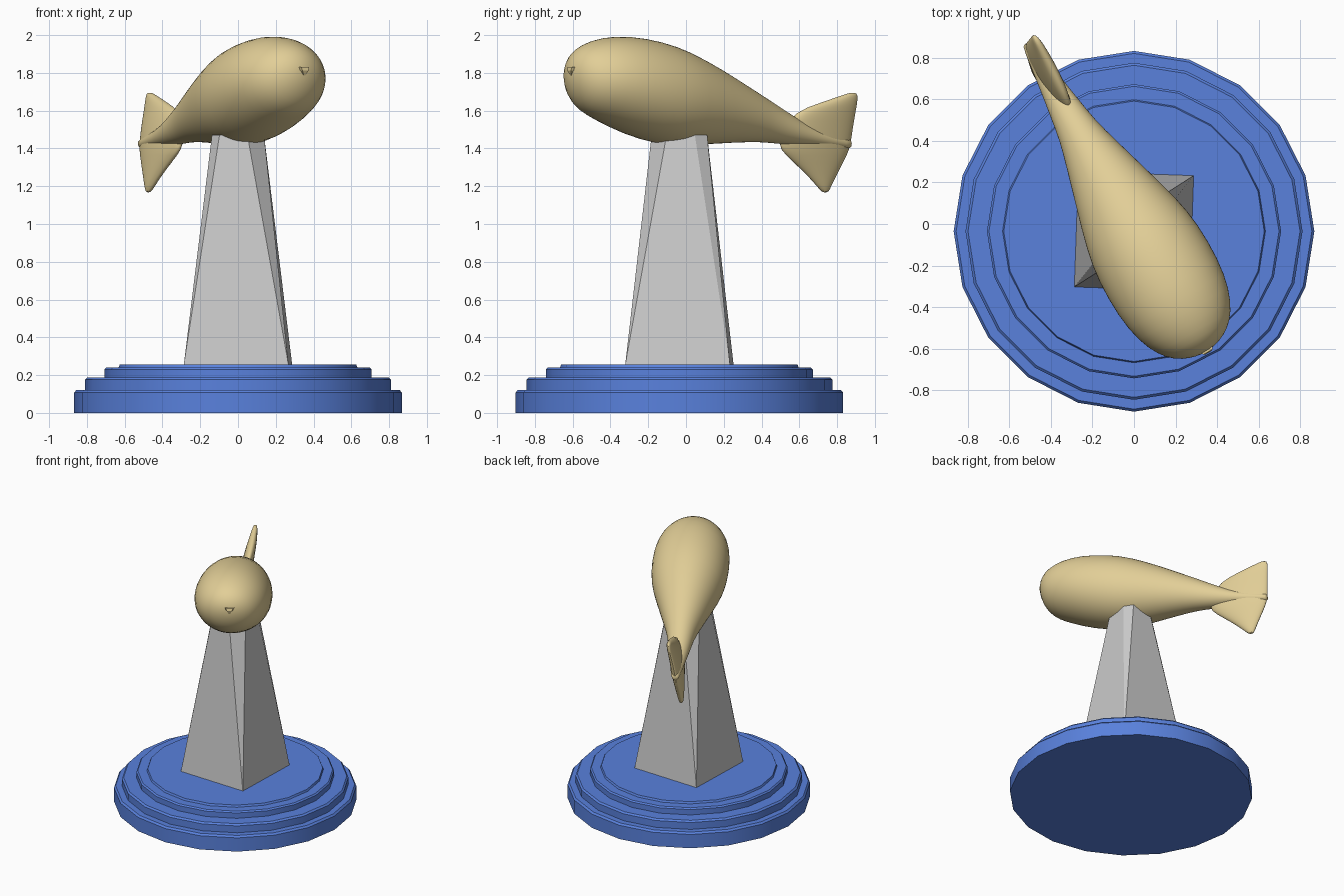
import bpy, bmesh
from math import sin, cos, pi, radians
from mathutils import Vector

if "Cube" in bpy.data.objects:
    bpy.data.objects.remove(bpy.data.objects["Cube"])

CY = -0.035                                   # centre of base and pillar in y
D = Vector((-0.5, 0.866, 0))                  # body axis, head to tail
N = Vector((0.866, 0.5, 0))                   # sideways across the body


def place(s, p, z):
    """Point at s along the body, p across it, height z."""
    return D * s + N * p + Vector((0, 0, z))


def material(name, rgb):
    m = bpy.data.materials.new(name)
    m.diffuse_color = (*rgb, 1)
    m.use_nodes = True
    m.node_tree.nodes["Principled BSDF"].inputs["Base Color"].default_value = m.diffuse_color
    return m


BLUE = material("blue", (0.10, 0.22, 0.72))
TAN = material("tan", (0.76, 0.62, 0.31))


def loft(name, rings, mat=None, angle=None, subsurf=0):
    """Closed skin through rings of points, with capped ends."""
    bm = bmesh.new()
    vs = [[bm.verts.new(p) for p in r] for r in rings]
    n = len(rings[0])
    for a, b in zip(vs, vs[1:]):
        for i in range(n):
            j = (i + 1) % n
            bm.faces.new((a[i], a[j], b[j], b[i]))
    bm.faces.new(vs[0])
    bm.faces.new(vs[-1])
    bmesh.ops.recalc_face_normals(bm, faces=bm.faces)
    me = bpy.data.meshes.new(name)
    bm.to_mesh(me)
    bm.free()
    ob = bpy.data.objects.new(name, me)
    bpy.context.collection.objects.link(ob)
    if mat:
        me.materials.append(mat)
    if subsurf:
        ob.modifiers.new("smooth", 'SUBSURF').levels = subsurf
        ob.modifiers["smooth"].render_levels = subsurf
    if angle:
        bpy.ops.object.select_all(action='DESELECT')
        ob.select_set(True)
        bpy.context.view_layer.objects.active = ob
        bpy.ops.object.shade_smooth_by_angle(angle=radians(angle))
    return ob


def circle(n):
    return [(cos(2 * pi * i / n), sin(2 * pi * i / n)) for i in range(n)]


# Stepped round base, 20 sides
profile = [(0.867, 0), (0.867, 0.108), (0.855, 0.122), (0.81, 0.122),
           (0.81, 0.176), (0.798, 0.188), (0.707, 0.188), (0.707, 0.23),
           (0.697, 0.24), (0.632, 0.24), (0.626, 0.255)]
loft("stepped_base", [[(r * x, CY + r * y, z) for x, y in circle(20)]
                      for r, z in profile], BLUE, 30)

# Pillar: square foot turning into a small octagon at the top
bm = bmesh.new()
foot = [bm.verts.new((0.393 * cos(a), CY + 0.393 * sin(a), 0.25))
        for a in (radians(223 + 90 * i) for i in range(4))]
half = [(-0.098, -0.147), (0.05, -0.147), (0.138, -0.068), (0.138, 0.082)]
top = [bm.verts.new((x, CY + y, 1.47))
       for x, y in half + [(-x, -y) for x, y in half]]
for i in range(4):
    j = (i + 1) % 4
    a, b, c = top[2 * i], top[2 * i + 1], top[(2 * i + 2) % 8]
    bm.faces.new((foot[i], foot[j], b, a))
    bm.faces.new((foot[j], c, b))
bm.faces.new(top)
bm.faces.new(foot)
bmesh.ops.recalc_face_normals(bm, faces=bm.faces)
me = bpy.data.meshes.new("pillar")
bm.to_mesh(me)
bm.free()
bpy.context.collection.objects.link(bpy.data.objects.new("pillar", me))

# Body: (along, centre height, half height, half width)
stations = [(-0.705, 1.795, 0.02, 0.02), (-0.695, 1.79, 0.075, 0.08),
            (-0.66, 1.78, 0.14, 0.15), (-0.60, 1.77, 0.187, 0.205),
            (-0.50, 1.763, 0.226, 0.252), (-0.35, 1.735, 0.264, 0.279),
            (-0.15, 1.692, 0.275, 0.277), (0.0, 1.667, 0.253, 0.252),
            (0.20, 1.625, 0.2, 0.193), (0.40, 1.575, 0.14, 0.135),
            (0.52, 1.54, 0.11, 0.10), (0.65, 1.495, 0.078, 0.08),
            (0.80, 1.455, 0.045, 0.055), (1.00, 1.425, 0.03, 0.03),
            (1.012, 1.424, 0.018, 0.018)]
loft("body", [[place(s, -0.01 + w * x, zc + h * y) for x, y in circle(32)]
              for s, zc, h, w in stations], TAN, 60, 1)

# Tail fin: (height, leading edge, trailing edge, sideways shift, half thickness)
fin = [(1.695, 0.985, 1.012, 0.037, 0.008), (1.685, 0.945, 1.03, 0.036, 0.017),
       (1.64, 0.80, 1.03, 0.03, 0.028), (1.595, 0.65, 1.027, 0.02, 0.036),
       (1.50, 0.60, 1.02, 0.0, 0.042), (1.42, 0.565, 1.015, -0.012, 0.046),
       (1.37, 0.61, 1.0, -0.018, 0.042), (1.28, 0.735, 0.95, -0.03, 0.032),
       (1.20, 0.825, 0.91, -0.04, 0.022), (1.165, 0.86, 0.893, -0.043, 0.012)]
loft("tail_fin", [[place((a + b) / 2 + (b - a) / 2 * x, p + t * y, z)
                   for x, y in circle(20)]
                  for z, a, b, p, t in fin], TAN, 60, 1)

# Eyes
for side, pos in (("right", (0.275, -0.61, 1.848)), ("left", (0.385, -0.55, 1.832))):
    bpy.ops.mesh.primitive_uv_sphere_add(segments=16, ring_count=8,
                                         radius=0.017, location=pos)
    eye = bpy.context.object
    eye.name = side + "_eye"
    eye.data.materials.append(TAN)
    bpy.ops.object.shade_smooth()

# Mouth: small wedge lip tapering downwards
mouth = [(1.832, 0.062, -0.71), (1.812, 0.045, -0.715), (1.785, 0.012, -0.705)]
loft("mouth", [[place(-0.66, -w, z), place(f, -w * 0.4, z),
                place(f, w * 0.4, z), place(-0.66, w, z)]
               for z, w, f in mouth], TAN)
